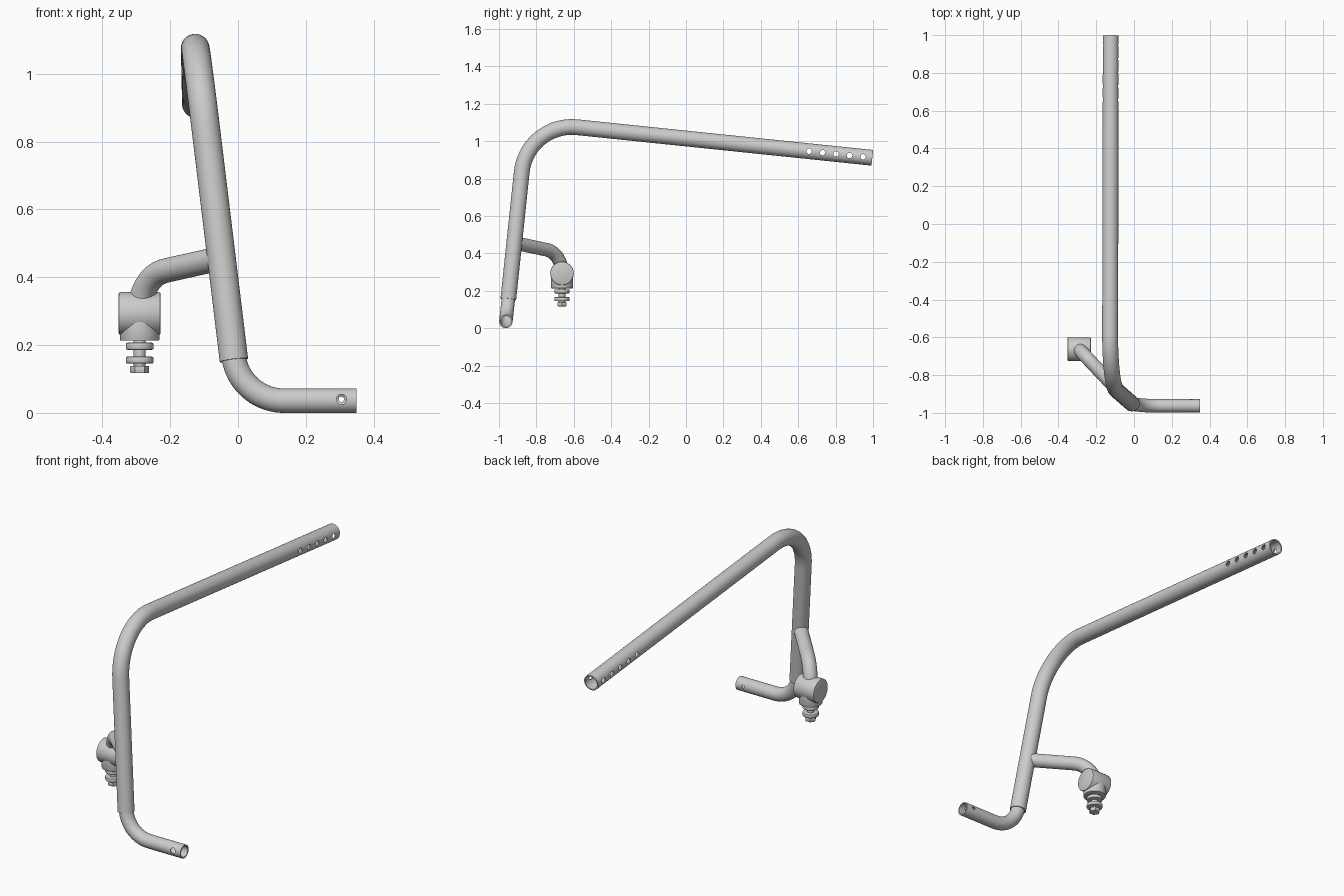
import bpy, bmesh, math
from mathutils import Vector, Matrix

if "Cube" in bpy.data.objects:
    bpy.data.objects.remove(bpy.data.objects["Cube"])


def fillet_path(pts, radius, steps=20):
    """Three-point path whose middle corner is rounded to the given radius."""
    a, c, b = [Vector(p) for p in pts]
    u, v = (a - c).normalized(), (b - c).normalized()
    half = u.angle(v) / 2
    centre = c + (u + v).normalized() * (radius / math.sin(half))
    t = radius / math.tan(half)
    p0 = c + u * t - centre
    axis = p0.cross(c + v * t - centre).normalized()
    turn = math.pi - 2 * half
    arc = [centre + Matrix.Rotation(turn * i / steps, 3, axis) @ p0 for i in range(steps + 1)]
    return [a] + arc + [b]


def finish(obj, angle=35):
    bpy.ops.object.select_all(action='DESELECT')
    obj.select_set(True)
    bpy.context.view_layer.objects.active = obj
    bpy.ops.object.shade_smooth_by_angle(angle=math.radians(angle))


def add_object(name, bm):
    bmesh.ops.recalc_face_normals(bm, faces=bm.faces)
    me = bpy.data.meshes.new(name)
    bm.to_mesh(me)
    bm.free()
    obj = bpy.data.objects.new(name, me)
    bpy.context.collection.objects.link(obj)
    return obj


def tube(name, path, r_out, r_in=None, sides=48):
    """Sweep a circle along a path; hollow with open ends when r_in is given."""
    n = len(path)
    tangents = []
    for i in range(n):
        d0 = (path[i] - path[i - 1]).normalized() if i > 0 else Vector()
        d1 = (path[i + 1] - path[i]).normalized() if i < n - 1 else Vector()
        tangents.append((d0 + d1).normalized())
    normal = tangents[0].orthogonal().normalized()
    frames = []
    for i in range(n):
        if i:
            normal = tangents[i - 1].rotation_difference(tangents[i]) @ normal
        frames.append((path[i], normal.copy(), tangents[i].cross(normal)))
    bm = bmesh.new()

    def ring(frame, r):
        p, u, v = frame
        return [bm.verts.new(p + r * (math.cos(a) * u + math.sin(a) * v))
                for a in (2 * math.pi * k / sides for k in range(sides))]

    rings = [ring(f, r_out) for f in frames]
    if r_in:
        rings += [ring(f, r_in) for f in reversed(frames)]
        rings.append(rings[0])
    else:
        bm.faces.new(rings[0])
        bm.faces.new(rings[-1])
    for a, b in zip(rings, rings[1:]):
        for k in range(sides):
            j = (k + 1) % sides
            bm.faces.new((a[k], a[j], b[j], b[k]))
    return add_object(name, bm)


def lathe(name, centre, axis, profile, sides=48):
    """Solid of revolution from (radius, height) points around an axis."""
    rot = Vector((0, 0, 1)).rotation_difference(Vector(axis)).to_matrix()
    bm = bmesh.new()
    rings = [[bm.verts.new(Vector(centre) + rot @ Vector((
        r * math.cos(2 * math.pi * k / sides), r * math.sin(2 * math.pi * k / sides), h)))
        for k in range(sides)] for r, h in profile]
    bm.faces.new(rings[0])
    bm.faces.new(rings[-1])
    for a, b in zip(rings, rings[1:]):
        for k in range(sides):
            j = (k + 1) % sides
            bm.faces.new((a[k], a[j], b[j], b[k]))
    return add_object(name, bm)


def disc(name, centre, axis, r, h0, h1, c, sides=48):
    """Cylinder with chamfered rims."""
    obj = lathe(name, centre, axis,
                [(r - c, h0), (r - c * .3, h0 + c * .3), (r, h0 + c),
                 (r, h1 - c), (r - c * .3, h1 - c * .3), (r - c, h1)], sides)
    finish(obj)
    return obj


def drill(obj, centre, axis, r, h0, h1):
    cutter = lathe("hole_cutter", centre, axis, [(r, h0), (r, h1)], 24)
    cutter.hide_render = True
    mod = obj.modifiers.new("hole", 'BOOLEAN')
    mod.operation, mod.solver, mod.object = 'DIFFERENCE', 'EXACT', cutter
    bpy.context.view_layer.objects.active = obj
    bpy.ops.object.modifier_apply(modifier=mod.name)
    bpy.data.objects.remove(cutter)


# Main bent tube with a row of adjustment holes
main = tube("main_tube", fillet_path(
    [(-0.012, -0.95, 0.155), (-0.127, -0.85, 1.102), (-0.123, 0.996, 0.911)], 0.27),
    0.042, 0.0355)
for i in range(5):
    y = 0.658 + 0.0722 * i
    drill(main, (-0.124, y, 0.911 + 0.1035 * (0.996 - y)), (1, 0, 0), 0.0145, -0.1, 0.1)
finish(main)

# Lower elbow tube that slides into the main tube
lower = tube("lower_elbow_tube", fillet_path(
    [(0.35, -0.963, 0.036), (0.003, -0.963, 0.036), (-0.017, -0.945, 0.2)], 0.15),
    0.036, 0.029)
drill(lower, (0.305, -0.963, 0.04), (0, 1, 0), 0.015, -0.1, 0.0)
drill(lower, (0.305, -0.963, 0.04), (0, 1, 0), 0.008, -0.02, 0.1)
finish(lower)

# Side branch tube
branch = tube("branch_tube", fillet_path(
    [(-0.06, -0.908, 0.454), (-0.287, -0.668, 0.403), (-0.291, -0.662, 0.28)], 0.13), 0.036)
finish(branch)

# Socket: horizontal barrel crossed by a vertical boss
C = (-0.29, -0.663, 0.0)
disc("socket_barrel", (-0.29, -0.663, 0.293), (1, 0, 0), 0.063, -0.062, 0.062, 0.005)
disc("socket_boss", C, (0, 0, 1), 0.058, 0.213, 0.29, 0.002)

# Bolt with two washers and a hex nut
disc("bolt_shank", C, (0, 0, 1), 0.0175, 0.125, 0.22, 0.001, 32)
for name, z in (("upper_washer", 0.186), ("lower_washer", 0.145)):
    disc(name, C, (0, 0, 1), 0.041, z, z + 0.021, 0.005)
disc("hex_nut", C, (0, 0, 1), 0.028, 0.117, 0.139, 0.003, 6)
